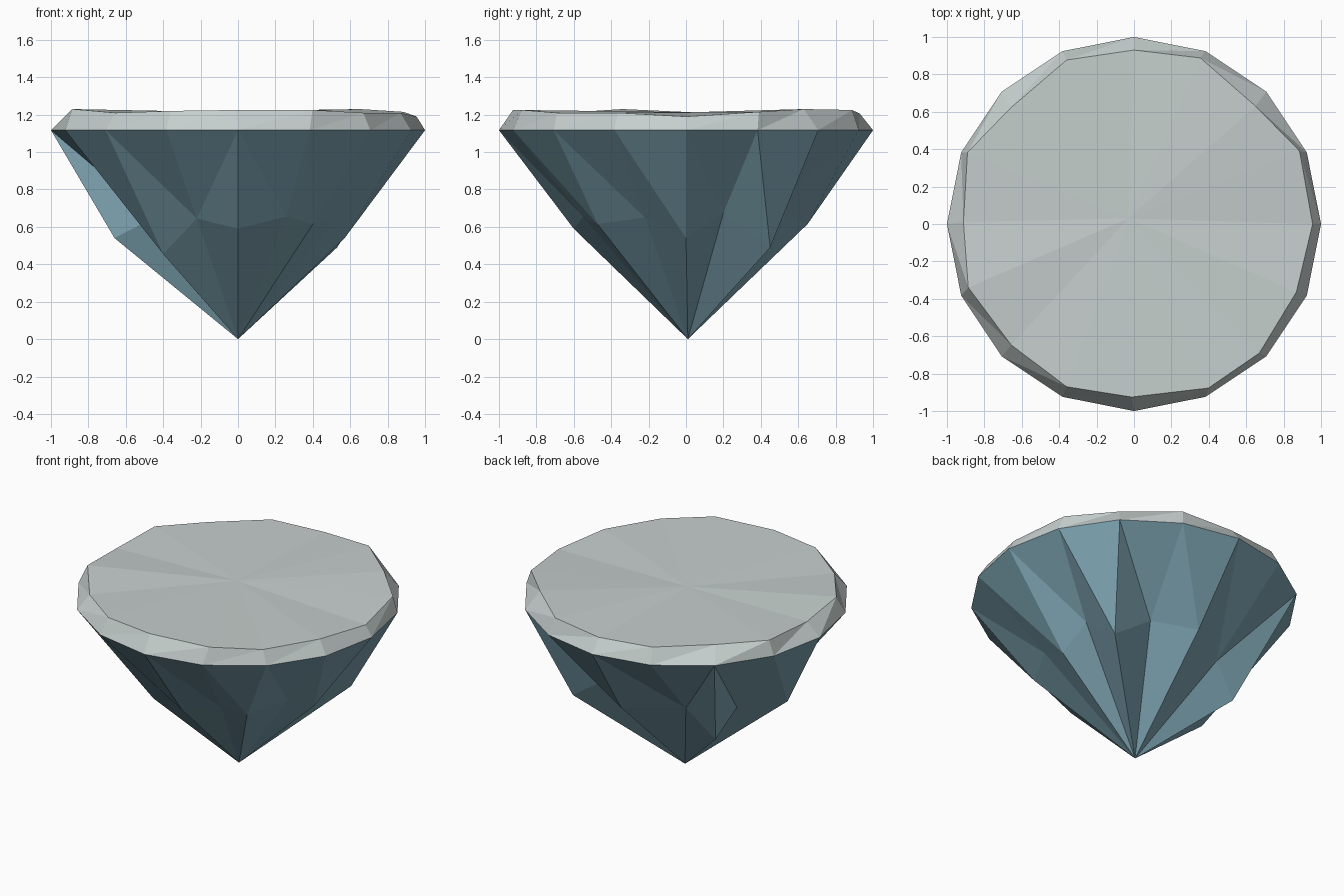
import bpy, bmesh, math

if "Cube" in bpy.data.objects:
    bpy.data.objects.remove(bpy.data.objects["Cube"])

N = 16
GIRDLE_Z = 1.117


def material(name, color):
    m = bpy.data.materials.new(name)
    m.diffuse_color = (*color, 1.0)
    m.use_nodes = True
    m.node_tree.nodes["Principled BSDF"].inputs["Base Color"].default_value = m.diffuse_color
    return m


def faceted_cone(name, outer, inner, tip, mat, flipped=()):
    """Band of triangles from the outer ring to the inner ring, then a fan to the tip."""
    bm = bmesh.new()
    o = [bm.verts.new(p) for p in outer]
    r = [bm.verts.new(p) for p in inner]
    t = bm.verts.new(tip)
    for i in range(N):
        j = (i + 1) % N
        if i in flipped:
            bm.faces.new((o[i], o[j], r[i]))
            bm.faces.new((o[j], r[j], r[i]))
        else:
            bm.faces.new((o[i], o[j], r[j]))
            bm.faces.new((o[i], r[j], r[i]))
        bm.faces.new((r[i], r[j], t))
    # faces were wound for an upward tip; turn them over for a downward one
    if tip[2] < GIRDLE_Z:
        bmesh.ops.reverse_faces(bm, faces=bm.faces[:])
    me = bpy.data.meshes.new(name)
    bm.to_mesh(me)
    bm.free()
    me.materials.append(mat)
    ob = bpy.data.objects.new(name, me)
    bpy.context.collection.objects.link(ob)
    return ob


# Widest ring of the stone
girdle = [(math.cos(2 * math.pi * i / N), math.sin(2 * math.pi * i / N), GIRDLE_Z)
          for i in range(N)]

# Slightly uneven rim of the flat top, counter-clockwise from +x
table = [(.955, 0, 1.19), (.885, .39, 1.215), (.65, .63, 1.23), (.355, .888, 1.225),
         (0, .93, 1.205), (-.36, .877, 1.215), (-.66, .62, 1.215), (-.89, .383, 1.215),
         (-.912, .01, 1.205), (-.886, -.34, 1.23), (-.656, -.647, 1.21), (-.36, -.87, 1.22),
         (-.013, -.925, 1.225), (.398, -.877, 1.225), (.67, -.69, 1.21), (.868, -.364, 1.21)]

# Rough middle ring of the lower cone, alternating low ridges and high hollows
ridge = [(.57, 0, .54), (.55, .2, .675), (.53, .45, .49), (.25, .455, .685),
         (.03, .65, .615), (-.3, .43, .615), (-.48, .37, .43), (-.5, .17, .575),
         (-.66, -.14, .54), (-.45, -.2, .65), (-.4, -.33, .455), (-.22, -.53, .645),
         (0, -.6, .59), (.26, -.55, .655), (.4, -.473, .615), (.53, -.22, .65)]

pale = material("pale grey", (.56, .62, .61))
teal = material("grey teal", (.2, .36, .43))

faceted_cone("gem_crown", girdle, table, (-.03, .03, 1.213), pale)
faceted_cone("gem_pavilion", girdle, ridge, (0, .01, 0), teal, flipped=(5, 11))
